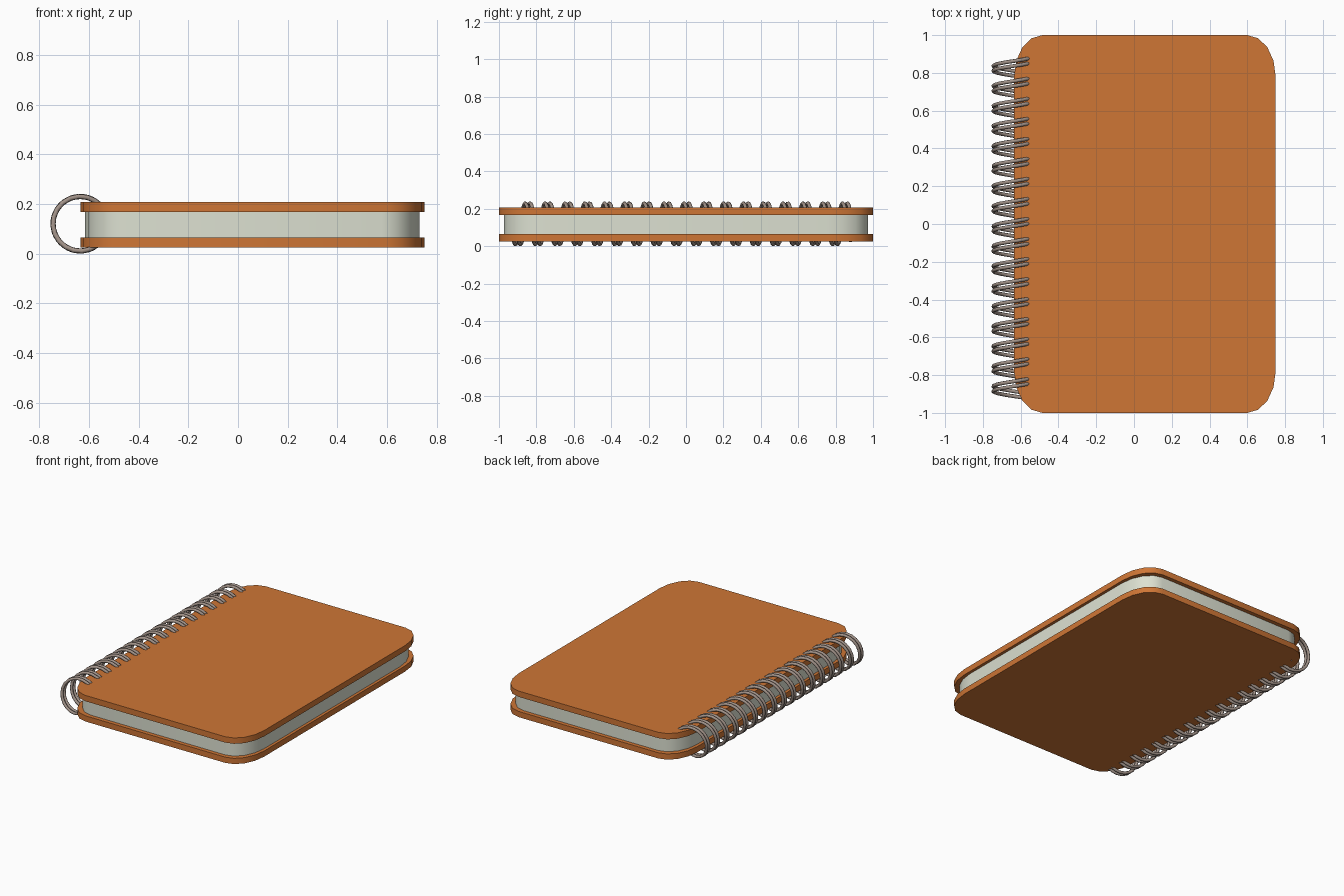
import bpy, bmesh, math

if "Cube" in bpy.data.objects:
    bpy.data.objects.remove(bpy.data.objects["Cube"])


def material(name, color):
    m = bpy.data.materials.new(name)
    m.diffuse_color = (*color, 1)
    m.use_nodes = True
    m.node_tree.nodes["Principled BSDF"].inputs["Base Color"].default_value = m.diffuse_color
    return m


orange = material("cover_orange", (0.62, 0.18, 0.036))
paper = material("paper", (0.72, 0.75, 0.64))
metal = material("wire_metal", (0.36, 0.29, 0.25))


def finish(obj, mat, angle):
    obj.data.materials.append(mat)
    bpy.ops.object.select_all(action='DESELECT')
    obj.select_set(True)
    bpy.context.view_layer.objects.active = obj
    bpy.ops.object.shade_smooth_by_angle(angle=math.radians(angle))


def slab(name, x0, x1, half_y, z0, z1, mat, rx=0.15, ry=0.22, steps=4):
    """Flat block with elliptical rounded corners."""
    centres = [(x1 - rx, half_y - ry), (x0 + rx, half_y - ry),
               (x0 + rx, ry - half_y), (x1 - rx, ry - half_y)]
    bm = bmesh.new()
    verts = []
    for q, (cx, cy) in enumerate(centres):
        for i in range(steps + 1):
            a = math.pi / 2 * (q + i / steps)
            verts.append(bm.verts.new((cx + rx * math.cos(a), cy + ry * math.sin(a), z0)))
    base = bm.faces.new(verts)
    top = bmesh.ops.extrude_face_region(bm, geom=[base], use_keep_orig=True)
    bmesh.ops.translate(bm, vec=(0, 0, z1 - z0),
                        verts=[g for g in top["geom"] if isinstance(g, bmesh.types.BMVert)])
    bmesh.ops.recalc_face_normals(bm, faces=bm.faces)
    mesh = bpy.data.meshes.new(name)
    bm.to_mesh(mesh)
    bm.free()
    obj = bpy.data.objects.new(name, mesh)
    bpy.context.collection.objects.link(obj)
    finish(obj, mat, 35)


# Covers and page block
slab("back_cover", -0.635, 0.75, 1.0, 0.025, 0.065, orange)
slab("front_cover", -0.635, 0.75, 1.0, 0.167, 0.208, orange)
slab("pages", -0.615, 0.73, 0.972, 0.062, 0.17, paper)


# Double spiral binding: two parallel coils swept along the spine
def coil(name, offset, start, end, radius=0.11, wire=0.010, pitch=0.106, per_turn=20):
    n = round((end - start) / 360 * per_turn)
    curve = bpy.data.curves.new(name, 'CURVE')
    curve.dimensions = '3D'
    curve.bevel_depth = wire
    curve.bevel_resolution = 2
    curve.use_fill_caps = True
    spline = curve.splines.new('POLY')
    spline.points.add(n)
    for i, p in enumerate(spline.points):
        deg = start + (end - start) * i / n
        a = math.radians(deg)
        y = 0.85 + offset - pitch * (deg - 90) / 360
        p.co = (-0.635 + radius * math.cos(a), y, 0.12 + radius * math.sin(a), 1)
    temp = bpy.data.objects.new(name + "_path", curve)
    bpy.context.collection.objects.link(temp)
    bpy.context.view_layer.update()
    mesh = bpy.data.meshes.new_from_object(temp.evaluated_get(bpy.context.evaluated_depsgraph_get()))
    bpy.data.objects.remove(temp)
    obj = bpy.data.objects.new(name, mesh)
    bpy.context.collection.objects.link(obj)
    obj.data.materials.clear()
    finish(obj, metal, 60)


coil("binding_wire_a", 0.013, 30, 360 * 16 + 310)
coil("binding_wire_b", -0.013, -56, 360 * 16 + 310)
